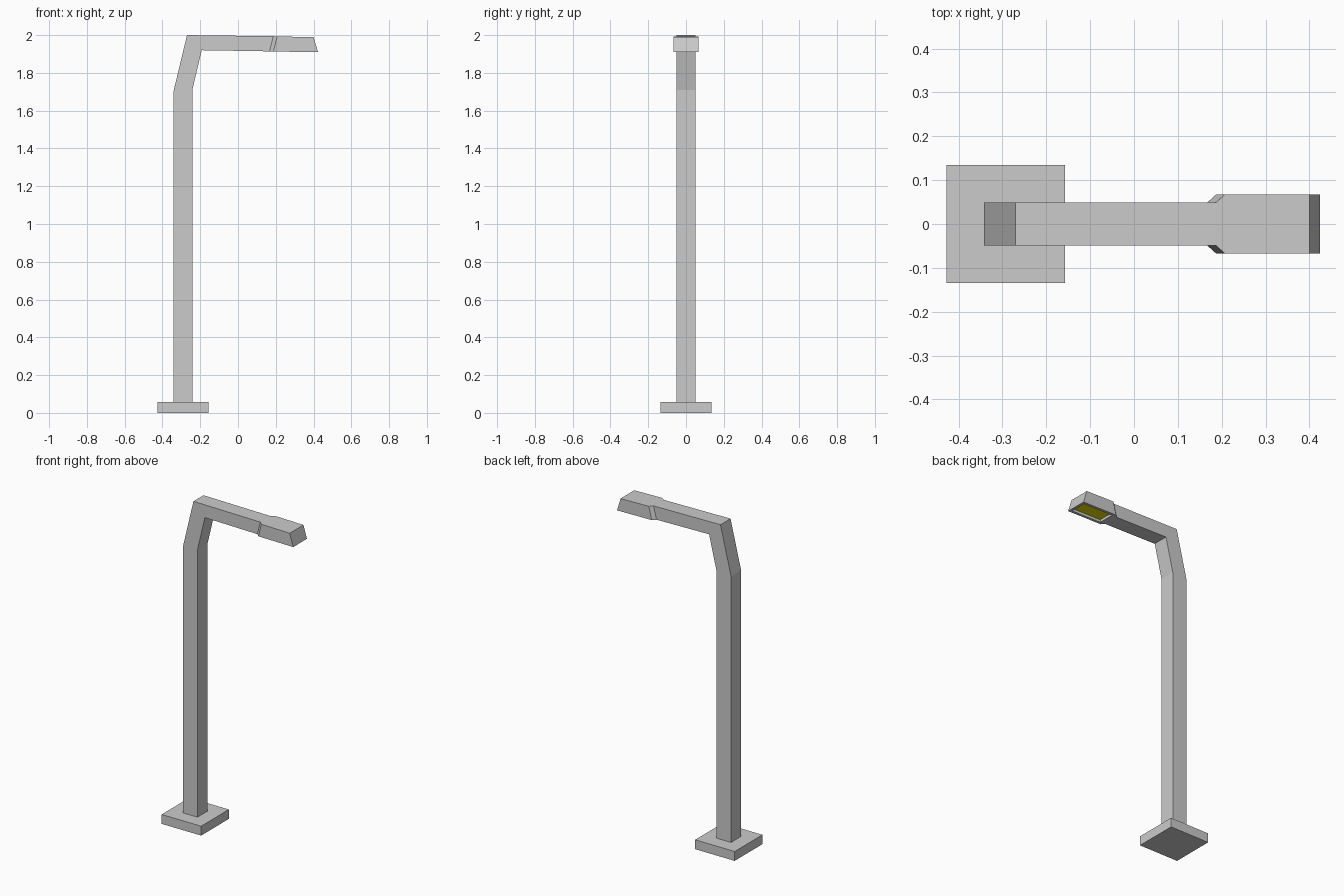
import bpy, bmesh
from mathutils import Vector

if "Cube" in bpy.data.objects:
    bpy.data.objects.remove(bpy.data.objects["Cube"])


def finish(name, bm, mats=()):
    mesh = bpy.data.meshes.new(name)
    bm.to_mesh(mesh)
    bm.free()
    obj = bpy.data.objects.new(name, mesh)
    bpy.context.collection.objects.link(obj)
    for m in mats:
        mesh.materials.append(m)
    return obj


def material(name, color):
    m = bpy.data.materials.new(name)
    m.diffuse_color = color
    m.use_nodes = True
    m.node_tree.nodes["Principled BSDF"].inputs["Base Color"].default_value = m.diffuse_color
    return m


# Square foot plate
bm = bmesh.new()
bmesh.ops.create_cube(bm, size=1)
bmesh.ops.scale(bm, vec=(0.27, 0.27, 0.058), verts=bm.verts)
bmesh.ops.translate(bm, vec=(-0.292, 0, 0.029), verts=bm.verts)
finish("base_plate", bm)

# Bent pole, arm and lamp head: outer x,z / inner x,z / half width
sections = [
    (-0.342, 0.058, -0.242, 0.058, 0.049),
    (-0.342, 1.700, -0.242, 1.710, 0.049),
    (-0.270, 2.000, -0.192, 1.920, 0.049),
    (0.187, 1.994, 0.167, 1.914, 0.049),
    (0.207, 1.993, 0.187, 1.913, 0.067),
    (0.400, 1.989, 0.424, 1.910, 0.067),
]
bm = bmesh.new()
rings = [[bm.verts.new(p) for p in ((ox, -w, oz), (ox, w, oz), (ix, w, iz), (ix, -w, iz))]
         for ox, oz, ix, iz, w in sections]
for a, b in zip(rings, rings[1:]):
    for i in range(4):
        j = (i + 1) % 4
        side = bm.faces.new((a[i], a[j], b[j], b[i]))
        if i == 2:
            lamp = side  # ends as the underside of the head
bm.faces.new(rings[-1])
bmesh.ops.recalc_face_normals(bm, faces=bm.faces)

# Recessed light panel under the head
bmesh.ops.inset_region(bm, faces=[lamp], thickness=0.016, use_even_offset=True)
panel = bmesh.ops.extrude_discrete_faces(bm, faces=[lamp])["faces"][0]
bmesh.ops.translate(bm, vec=Vector((0, 0, 0.016)), verts=panel.verts)
panel.material_index = 1
finish("lamp_post", bm, (material("post_grey", (0.8, 0.8, 0.8, 1)),
                         material("light_yellow", (0.8, 0.72, 0.0, 1))))
